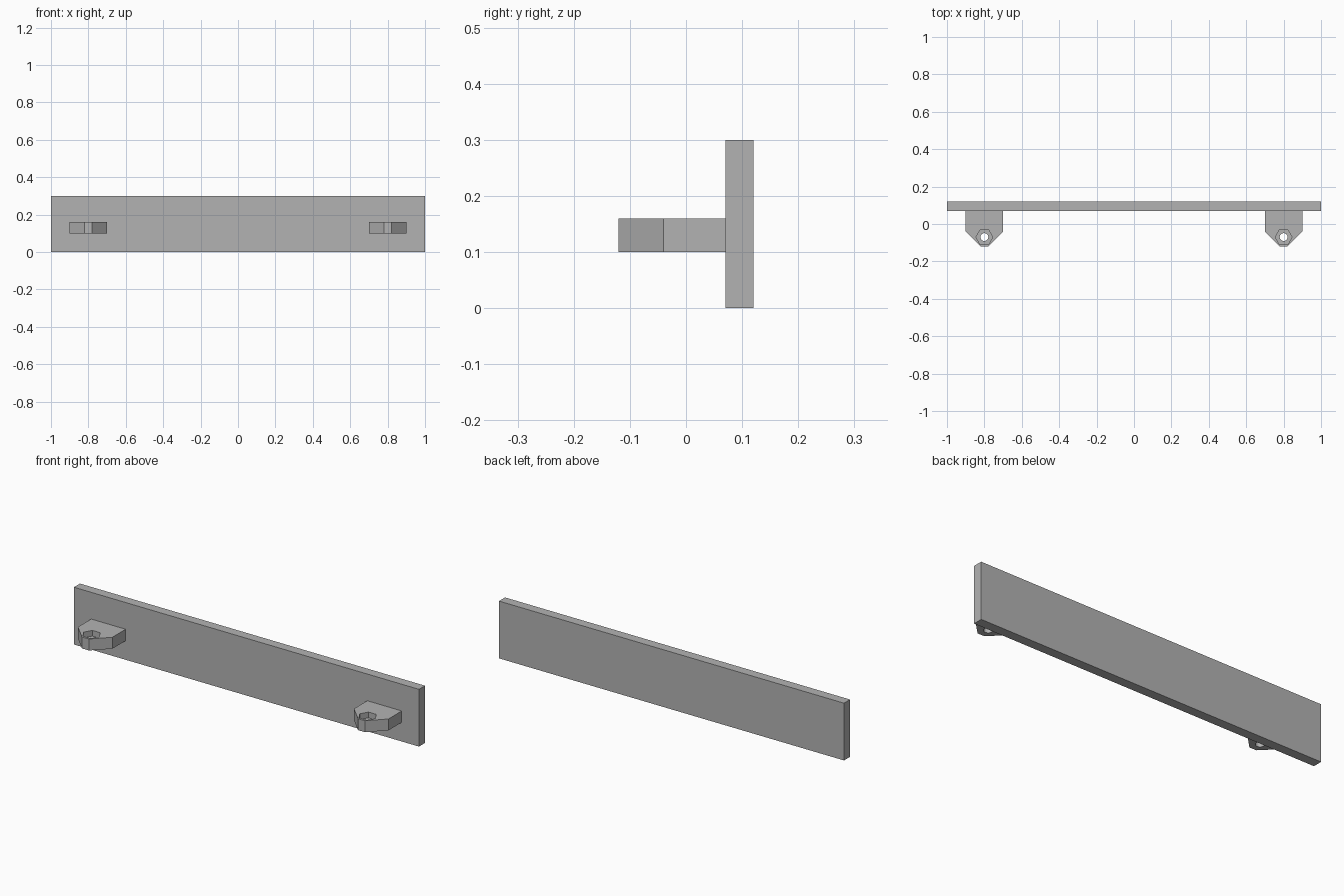
import bpy
import bmesh
import math

cube = bpy.data.objects.get("Cube")
if cube:
    bpy.data.objects.remove(cube, do_unlink=True)

grey = bpy.data.materials.new("plain grey")
grey.use_nodes = True
colour = (0.45, 0.45, 0.45, 1)
grey.diffuse_color = colour
grey.node_tree.nodes["Principled BSDF"].inputs["Base Color"].default_value = colour


def prism(name, outline, bottom, top):
    """Extrude an outline in x and y upwards from bottom to top."""
    bm = bmesh.new()
    face = bm.faces.new([bm.verts.new((x, y, bottom)) for x, y in outline])
    extruded = bmesh.ops.extrude_face_region(bm, geom=[face])["geom"]
    for v in extruded:
        if isinstance(v, bmesh.types.BMVert):
            v.co.z = top
    bmesh.ops.recalc_face_normals(bm, faces=bm.faces)
    mesh = bpy.data.meshes.new(name)
    bm.to_mesh(mesh)
    bm.free()
    mesh.materials.append(grey)
    obj = bpy.data.objects.new(name, mesh)
    bpy.context.collection.objects.link(obj)
    return obj


def ring(sides, radius, cx, cy):
    turns = [2 * math.pi * i / sides for i in range(sides)]
    return [(cx + radius * math.cos(a), cy + radius * math.sin(a)) for a in turns]


def cut(target, cutter):
    mod = target.modifiers.new("cut", 'BOOLEAN')
    mod.operation = 'DIFFERENCE'
    mod.solver = 'EXACT'
    mod.object = cutter
    bpy.context.view_layer.objects.active = target
    bpy.ops.object.modifier_apply(modifier=mod.name)
    bpy.data.objects.remove(cutter, do_unlink=True)


# Long upright panel
prism("back_panel", [(-1, 0.07), (1, 0.07), (1, 0.12), (-1, 0.12)], 0, 0.3)

# Tapered mounting lugs with a bolt hole and a hexagonal nut recess
for side, cx in (("right", -0.8), ("left", 0.8)):
    half = [(0.1, 0.07), (0.1, -0.04), (0.02, -0.12)]
    outline = [(cx + x, y) for x, y in half]
    outline += [(cx - x, y) for x, y in reversed(half)]
    lug = prism(side + "_lug", outline, 0.1, 0.16)
    cut(lug, prism("nut_cutter", ring(6, 0.045, cx, -0.07), 0.13, 0.2))
    cut(lug, prism("bolt_cutter", ring(24, 0.021, cx, -0.07), 0.05, 0.2))
